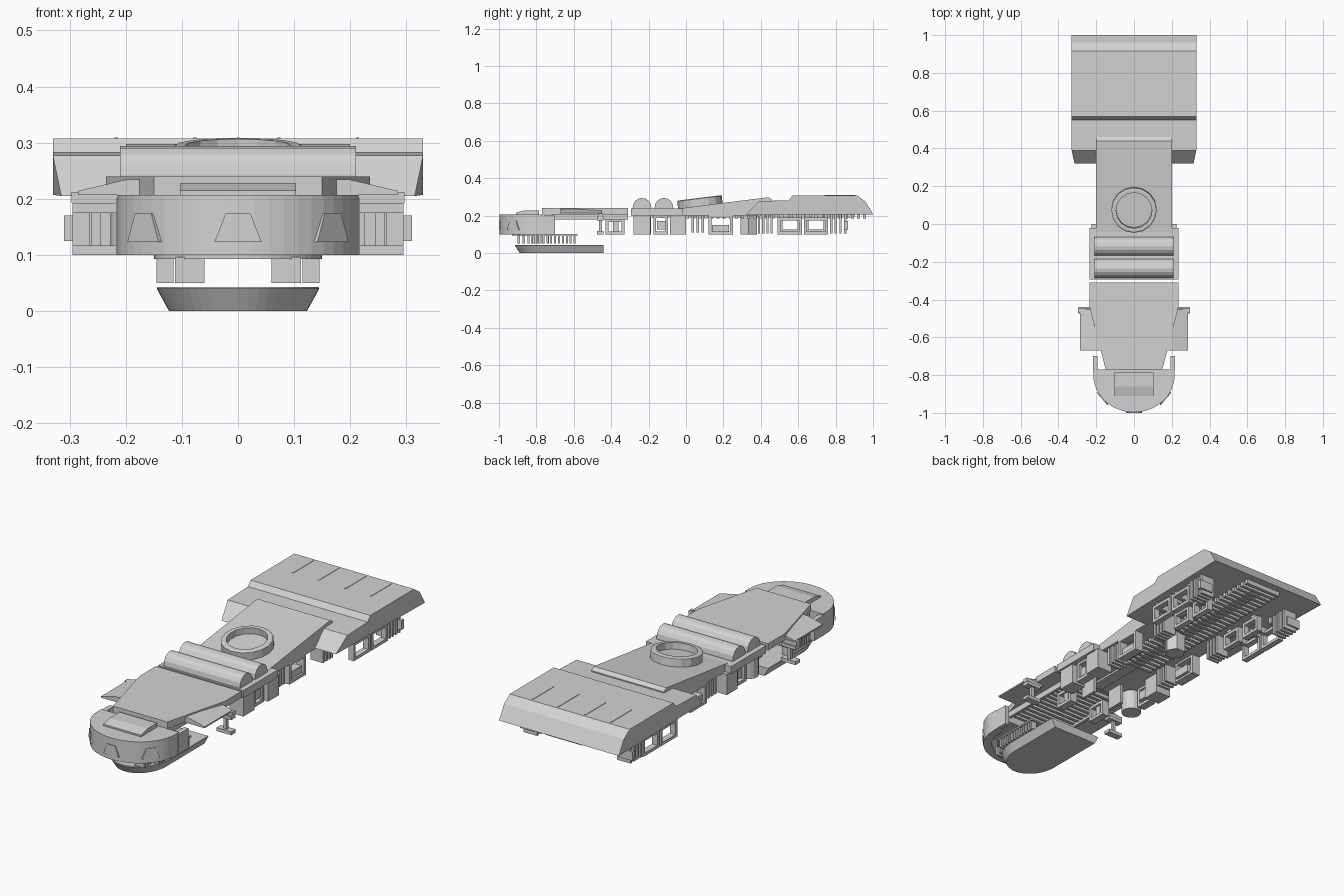
import bpy, bmesh, math
from mathutils import Vector, Matrix

if "Cube" in bpy.data.objects:
    bpy.data.objects.remove(bpy.data.objects["Cube"], do_unlink=True)

grey = bpy.data.materials.new("hull_grey")
grey.use_nodes = True
COLOUR = (0.65, 0.65, 0.65, 1)
grey.diffuse_color = COLOUR
grey.node_tree.nodes["Principled BSDF"].inputs["Base Color"].default_value = COLOUR


def finish(name, bm):
    bmesh.ops.recalc_face_normals(bm, faces=bm.faces)
    mesh = bpy.data.meshes.new(name)
    bm.to_mesh(mesh)
    bm.free()
    mesh.materials.append(grey)
    obj = bpy.data.objects.new(name, mesh)
    bpy.context.collection.objects.link(obj)
    return obj


def add_loft(bm, rings):
    loops = [[bm.verts.new(p) for p in ring] for ring in rings]
    n = len(loops[0])
    for a, b in zip(loops, loops[1:]):
        for i in range(n):
            j = (i + 1) % n
            bm.faces.new((a[i], a[j], b[j], b[i]))
    bm.faces.new(loops[0])
    bm.faces.new(loops[-1])


def loft(name, rings):
    bm = bmesh.new()
    add_loft(bm, rings)
    return finish(name, bm)


def side_prism(name, profile, half):
    """Extrude a (y, z) profile across x."""
    return loft(name, [[(x, y, z) for y, z in profile] for x in (-half, half)])


def plan_prism(name, outline, z0, z1):
    """Extrude an (x, y) outline upward."""
    return loft(name, [[(x, y, z) for x, y in outline] for z in (z0, z1)])


def polygon(cx, cy, r, n):
    return [(cx + r * math.cos(math.tau * i / n), cy + r * math.sin(math.tau * i / n)) for i in range(n)]


def add_box(bm, x0, x1, y0, y1, z0, z1):
    add_loft(bm, [[(x0, y0, z), (x1, y0, z), (x1, y1, z), (x0, y1, z)] for z in (z0, z1)])


def boxes(name, items, mirror=False):
    bm = bmesh.new()
    for x0, x1, y0, y1, z0, z1 in items:
        add_box(bm, x0, x1, y0, y1, z0, z1)
        if mirror:
            add_box(bm, -x1, -x0, y0, y1, z0, z1)
    return finish(name, bm)


def rounded_end(w, back, start, front, n=24):
    """Half-ellipse bow with straight sides, from the +x back corner round to -x."""
    arc = [(w * math.cos(math.pi * i / n), start - (start - front) * math.sin(math.pi * i / n))
           for i in range(n + 1)]
    return [(w, back)] + arc + [(-w, back)]


def frame(x0, x1, y0, y1, z0, z1, t=0.015):
    """Open rectangular frame facing sideways."""
    return [(x0, x1, y0, y1, z0, z0 + t), (x0, x1, y0, y1, z1 - t, z1),
            (x0, x1, y0, y0 + t, z0, z1), (x0, x1, y1 - t, y1, z0, z1)]


def ribs(x0, x1, y0, y1, z0, z1, count, fill=0.5):
    step = (y1 - y0) / count
    return [(x0, x1, y0 + i * step, y0 + (i + fill) * step, z0, z1) for i in range(count)]


# Rear hull block, slightly pinched at its front edge
rear = side_prism("rear_hull", [(0.32, 0.205), (0.39, 0.277), (0.55, 0.282), (0.57, 0.307),
                                (0.915, 0.307), (0.96, 0.275), (1.0, 0.207)], 0.33)
for v in rear.data.vertices:
    if v.co.y < 0.35:
        v.co.x *= 0.955
boxes("rear_deck_seams", [(x, x + 0.006, 0.74, 0.905, 0.3, 0.309)
                          for x in (-0.22, -0.08, 0.07, 0.21)])

# Middle wedge and cross deck
side_prism("middle_wedge", [(-0.06, 0.2), (-0.06, 0.235), (0.44, 0.298), (0.46, 0.285), (0.46, 0.2)], 0.2)
boxes("cross_deck", [(-0.235, 0.235, -0.295, -0.02, 0.2, 0.237)])

# Two half-round tanks across the deck
for label, cy in (("front", -0.235), ("rear", -0.118)):
    arc = [(cy + 0.05 * math.cos(math.pi * i / 8), 0.243 + 0.051 * math.sin(math.pi * i / 8))
           for i in range(9)]
    side_prism(label + "_tank", [(cy + 0.05, 0.23)] + arc + [(cy - 0.05, 0.23)], 0.21)

# Tilted ring on the wedge
tilt = Matrix.Translation((0, 0.077, 0.251)) @ Matrix.Rotation(math.atan(0.126), 4, "X")


def circle(r, z):
    return [tilt @ Vector((x, y, z)) for x, y in polygon(0, 0, r, 16)]


loft("hatch_ring", [circle(0.12, -0.01), circle(0.12, 0.04), circle(0.113, 0.044),
                    circle(0.095, 0.044), circle(0.095, 0.012)])

# Tapered neck with side wings
neck = [(0.235, -0.31), (0.235, -0.44), (0.15, -0.77)]
neck += [(-x, y) for x, y in reversed(neck)]
plan_prism("neck_deck", neck, 0.207, 0.24)
for s, label in ((1, "left"), (-1, "right")):
    section = [(0.15, 0.207), (0.285, 0.207), (0.285, 0.214), (0.2, 0.234), (0.15, 0.234)]
    loft(label + "_wing", [[(s * x, y, z) for x, z in section] for y in (-0.67, -0.45)])

# Ribbed channel below the neck
boxes("neck_rails", [(0.14, 0.155, -0.75, -0.31, 0.178, 0.21)], True)
boxes("neck_slats", ribs(-0.14, 0.14, -0.75, -0.31, 0.19, 0.21, 14))

# Brackets hanging from the wing ends
boxes("wing_brackets", [(0.2, 0.297, -0.47, -0.445, 0.192, 0.212),
                        (0.215, 0.295, -0.475, -0.44, 0.175, 0.192),
                        (0.215, 0.295, -0.475, -0.44, 0.1, 0.117),
                        (0.245, 0.262, -0.465, -0.45, 0.117, 0.175)], True)

# Hollow rounded nose
outer = rounded_end(0.215, -0.77, -0.8, -0.997)
inner = rounded_end(0.175, -0.77, -0.8, -0.957)
plan_prism("nose_roof", outer, 0.17, 0.207)
bm = bmesh.new()
grid = [[bm.verts.new((x, y, z)) for x, y in line]
        for line, z in ((outer, 0.1), (outer, 0.175), (inner, 0.175), (inner, 0.1))]
for k in range(4):
    a, b = grid[k], grid[(k + 1) % 4]
    for i in range(len(a) - 1):
        bm.faces.new((a[i], a[i + 1], b[i + 1], b[i]))
for i in (0, -1):
    bm.faces.new([row[i] for row in grid])
finish("nose_wall", bm)
boxes("nose_rails", [(0.193, 0.217, -0.78, -0.7, 0.1, 0.2)], True)

# Cabin on the nose
side_prism("cabin", [(-0.91, 0.2), (-0.91, 0.215), (-0.86, 0.228), (-0.785, 0.228), (-0.785, 0.2)], 0.103)

# Trapezoid window plates around the nose
bm = bmesh.new()
for deg in (-141, -90, -39):
    a = math.radians(deg)
    centre = Vector((0.215 * math.cos(a), -0.8 + 0.197 * math.sin(a), 0))
    out = Vector((math.cos(a) / 0.215, math.sin(a) / 0.197, 0)).normalized()
    side = Vector((-out.y, out.x, 0))
    add_loft(bm, [[centre + side * u + out * d + Vector((0, 0, z))
                   for u, z in ((-0.042, 0.123), (0.042, 0.123), (0.022, 0.174), (-0.022, 0.174))]
                  for d in (-0.006, 0.003)])
finish("nose_windows", bm)

# Rib rows under the nose and the plate they hang from
plan_prism("lower_plate", rounded_end(0.15, -0.58, -0.8, -0.93), 0.093, 0.101)
boxes("lower_ribs", ribs(0.115, 0.145, -0.83, -0.58, 0.05, 0.096, 12)
      + ribs(0.06, 0.112, -0.9, -0.72, 0.05, 0.096, 7), True)

# Lower pod with sloped sides
loft("lower_pod", [[(x, y, z) for x, y in rounded_end(w, -0.44, -0.74, f)]
                   for w, f, z in ((0.123, -0.89, 0), (0.145, -0.915, 0.04), (0.143, -0.913, 0.043))])

# Machinery along the middle underside
boxes("neck_machinery", frame(0.08, 0.12, -0.43, -0.33, 0.1, 0.18)
      + [(0.09, 0.11, -0.39, -0.36, 0.11, 0.207)], True)
boxes("middle_machinery", [(0.16, 0.2, -0.155, -0.105, 0.125, 0.17),
                           (0.14, 0.225, -0.085, 0, 0.1, 0.203),
                           (0.14, 0.19, 0.14, 0.23, 0.11, 0.15)]
      + frame(0.17, 0.21, -0.175, -0.095, 0.1, 0.203)
      + frame(0.155, 0.2, 0.12, 0.25, 0.1, 0.205)
      + ribs(0.12, 0.19, 0.03, 0.11, 0.11, 0.205, 3)
      + ribs(0.13, 0.2, 0.385, 0.475, 0.105, 0.205, 4), True)
boxes("central_box", [(0.075, 0.09, -0.28, -0.19, 0.1, 0.203)], True)
boxes("left_block", [(0.15, 0.225, -0.28, -0.19, 0.1, 0.203)])
plan_prism("right_drum", polygon(-0.18, -0.235, 0.047, 16), 0.1, 0.205)
plan_prism("central_hex_block", polygon(0.025, 0.335, 0.05, 6), 0.1, 0.205)

# Open frames and ribs under the rear hull
boxes("rear_machinery", frame(0.265, 0.295, 0.49, 0.62, 0.1, 0.19)
      + frame(0.265, 0.295, 0.63, 0.76, 0.1, 0.19)
      + frame(0.14, 0.17, 0.5, 0.61, 0.11, 0.19)
      + frame(0.14, 0.17, 0.64, 0.75, 0.11, 0.19)
      + [(0.22, 0.285, y, y + 0.02, 0.175, 0.207) for y in (0.5, 0.6, 0.64, 0.74)]
      + [(0.145, 0.165, y, y + 0.03, 0.185, 0.207) for y in (0.52, 0.7)]
      + [(0.235, 0.31, 0.845, 0.865, 0.125, 0.17)]
      + ribs(0.22, 0.295, 0.77, 0.87, 0.105, 0.207, 4), True)

# Long central slat row and spine
boxes("central_slats", ribs(-0.1, 0.1, 0.0, 0.98, 0.184, 0.207, 30))
boxes("central_spine", [(-0.03, 0.03, -0.28, 0.9, 0.19, 0.207)])
